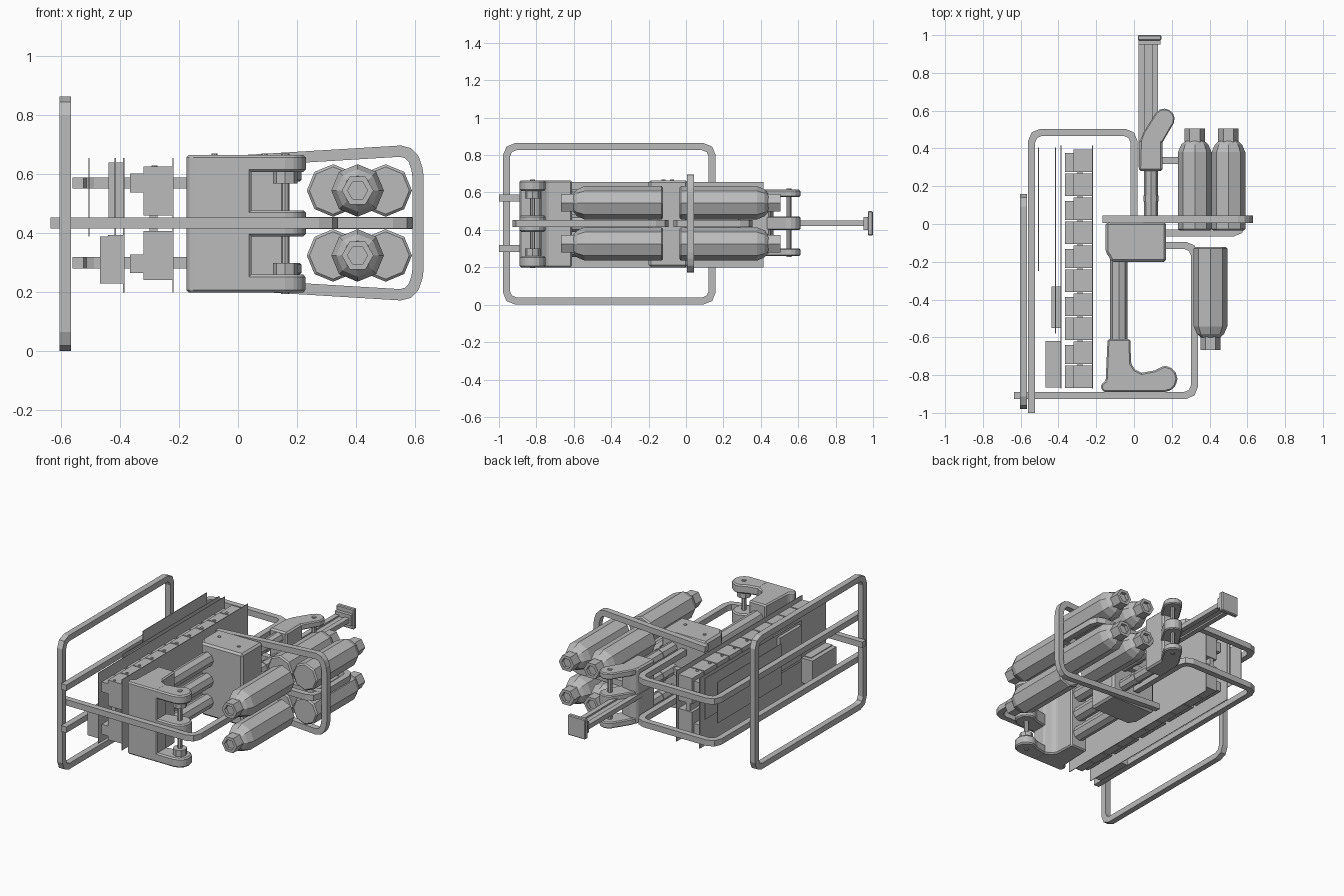
import bpy, bmesh
from math import cos, sin, pi
from mathutils import Vector

cube = bpy.data.objects.get("Cube")
if cube:
    bpy.data.objects.remove(cube, do_unlink=True)

grey = bpy.data.materials.new("plain_grey")
grey.use_nodes = True
grey.diffuse_color = (0.5, 0.5, 0.5, 1)
grey.node_tree.nodes["Principled BSDF"].inputs["Base Color"].default_value = (0.5, 0.5, 0.5, 1)


def finish(name, bm, bevel=0):
    bmesh.ops.recalc_face_normals(bm, faces=bm.faces)
    mesh = bpy.data.meshes.new(name)
    bm.to_mesh(mesh)
    bm.free()
    mesh.materials.append(grey)
    obj = bpy.data.objects.new(name, mesh)
    bpy.context.collection.objects.link(obj)
    if bevel:
        mod = obj.modifiers.new("edge", 'BEVEL')
        mod.width = bevel
        mod.segments = 1
    return obj


def place(axis, a, b, t):
    """Point with plane coordinates a, b and depth t along the axis."""
    return {'x': (t, a, b), 'y': (a, t, b), 'z': (a, b, t)}[axis]


def loft(bm, rings, cap=True, closed=False):
    vs = [[bm.verts.new(p) for p in ring] for ring in rings]
    n = len(vs[0])
    pairs = list(zip(vs, vs[1:])) + ([(vs[-1], vs[0])] if closed else [])
    for r0, r1 in pairs:
        for i in range(n):
            j = (i + 1) % n
            bm.faces.new((r0[i], r0[j], r1[j], r1[i]))
    if cap and not closed:
        bm.faces.new(vs[0])
        bm.faces.new(vs[-1])


def prism(name, axis, pts, lo, hi, bevel=0):
    bm = bmesh.new()
    loft(bm, [[place(axis, a, b, t) for a, b in pts] for t in (lo, hi)])
    return finish(name, bm, bevel)


def box(name, x0, x1, y0, y1, z0, z1, bevel=0):
    return prism(name, 'z', [(x0, y0), (x1, y0), (x1, y1), (x0, y1)], z0, z1, bevel)


def lathe(name, axis, a, b, profile, sides):
    bm = bmesh.new()
    loft(bm, [[place(axis, a + r * cos(2 * pi * i / sides), b + r * sin(2 * pi * i / sides), t)
               for i in range(sides)] for t, r in profile])
    return finish(name, bm)


def rod(name, axis, a, b, lo, hi, r, sides=8):
    return lathe(name, axis, a, b, [(lo, r), (hi, r)], sides)


def arc(cx, cy, r, a0, a1, n=6):
    return [(cx + r * cos(a0 + (a1 - a0) * i / n), cy + r * sin(a0 + (a1 - a0) * i / n))
            for i in range(n + 1)]


def rail(name, axis, level, pts, w=0.038, closed=False, round_=0.05):
    """Square bar along a flat path with cut corners."""
    P = [Vector(p) for p in pts]
    n, path = len(P), []
    for i, p in enumerate(P):
        if not closed and i in (0, n - 1):
            path.append(p)
            continue
        d0, d1 = (P[i - 1] - p).normalized(), (P[(i + 1) % n] - p).normalized()
        path += [p + d0 * round_, p + (d0 + d1) * round_ * 0.29, p + d1 * round_]
    rings, m = [], len(path)
    for i, p in enumerate(path):
        before = path[i - 1] if closed or i else None
        after = path[(i + 1) % m] if closed or i < m - 1 else None
        d0 = (p - before).normalized() if before is not None else (after - p).normalized()
        d1 = (after - p).normalized() if after is not None else d0
        n0, n1 = Vector((-d0.y, d0.x)), Vector((-d1.y, d1.x))
        off = (n0 + n1) / (1 + n0.dot(n1)) * w / 2
        q0, q1 = p - off, p + off
        rings.append([place(axis, q.x, q.y, level + s) for q, s in
                      ((q0, -w / 2), (q1, -w / 2), (q1, w / 2), (q0, w / 2))])
    bm = bmesh.new()
    loft(bm, rings, closed=closed)
    return finish(name, bm)


MID = 0.435
ROWS = {"upper": 0.545, "lower": 0.325}

# Tubular frames
rail("side_frame", 'x', -0.585, [(-0.96, 0.02), (0.14, 0.02), (0.14, 0.845), (-0.96, 0.845)], closed=True)
for row, z in (("upper", 0.57), ("lower", 0.3)):
    rail(row + "_pack_frame", 'z', z, [(-0.542, -1), (-0.542, 0.485), (0, 0.485), (0, 0.02)])
rail("front_frame", 'z', MID, [(-0.635, -0.908), (0.32, -0.908), (0.32, -0.113), (0.15, -0.113)])
rail("tank_loop", 'z', MID, [(0.15, -0.048), (0.572, -0.048), (0.572, 0.336), (0.1, 0.336)])
rail("upright_loop", 'y', 0.025, [(-0.165, 0.635), (0.58, 0.68), (0.61, 0.62), (0.61, 0.25),
                                  (0.58, 0.19), (-0.165, 0.235)], round_=0.03)
box("loop_crossbar", -0.165, 0.6, 0.006, 0.044, MID - 0.02, MID + 0.02)

# Tanks: a pair of rows, two at the back and one at the front of each
def tank(name, x, z, base, sign, length):
    prof = [(0, 0.08), (0.008, 0.089), (length - 0.06, 0.089), (length - 0.02, 0.072), (length, 0.05)]
    lathe(name, 'y', x, z, [(base + sign * t, r) for t, r in prof], 8)
    neck = [(length - 0.01, 0.054), (length + 0.065, 0.054), (length + 0.065, 0.034), (length + 0.045, 0.034)]
    lathe(name + "_neck", 'y', x, z, [(base + sign * t, r) for t, r in neck], 6)


for row, z in ROWS.items():
    tank(row + "_front_tank", 0.405, z, -0.122, -1, 0.48)
    tank(row + "_inner_tank", 0.322, z, -0.035, 1, 0.475)
    tank(row + "_outer_tank", 0.5, z, -0.035, 1, 0.475)

# Centre housing
prism("centre_housing", 'z', [(-0.15, 0.01), (-0.15, -0.15), (-0.135, -0.17), (-0.12, -0.2),
                              (0.17, -0.2), (0.17, 0.01)], 0.2, 0.665, 0.012)
for x, y in ((-0.08, -0.075), (0.09, -0.12)):
    rod("housing_bolt", 'z', x, y, 0.66, 0.67, 0.01)

# Front fork: body, three arms, pin
prism("fork_body", 'z', [(-0.175, -0.87), (-0.16, -0.89), (0.045, -0.89), (0.045, -0.79),
                         (0.005, -0.77), (-0.015, -0.74), (-0.02, -0.61), (-0.14, -0.61),
                         (-0.15, -0.83), (-0.175, -0.85)], 0.2, 0.665, 0.008)
fork_arm = [(0.03, -0.89)] + arc(0.16, -0.82, 0.07, -pi / 2, pi / 2) + [(0.11, -0.775), (0.03, -0.79)]
for part, lo, hi in (("lower", 0.2, 0.26), ("middle", 0.39, 0.478), ("upper", 0.608, 0.665)):
    prism(part + "_fork_arm", 'z', fork_arm, lo, hi, 0.008)
for z in (0.26, 0.568):
    rod("fork_bushing", 'z', 0.16, -0.82, z, z + 0.04, 0.042)
rod("fork_pin", 'z', 0.16, -0.82, 0.195, 0.67, 0.014)

# Tubes joining fork, housing and rear clamp
for z in (0.3, MID, 0.57):
    rod("front_tube", 'y', -0.08, z, -0.63, -0.18, 0.046)
    rod("rear_tube", 'y', 0.09, z, 0, 0.3, 0.037)
    rod("tube_collar", 'y', 0.09, z, 0.12, 0.15, 0.041)

# Rear clamp with three angled arms
prism("clamp_body", 'z', [(0.025, 0.28), (0.15, 0.28), (0.15, 0.45), (0.06, 0.47), (0.03, 0.45)],
      0.26, 0.615, 0.01)
clamp_arm = [(0.03, 0.43), (0.15, 0.43)] + arc(0.16, 0.556, 0.055, -0.4, 2.5) + [(0.05, 0.485)]
for part, lo, hi in (("lower", 0.26, 0.3), ("middle", 0.4, 0.472), ("upper", 0.575, 0.615)):
    prism(part + "_clamp_arm", 'z', clamp_arm, lo, hi, 0.006)
rod("clamp_pin", 'z', 0.157, 0.55, 0.255, 0.62, 0.014)

# Rear strut and foot plate
for x in (0.04, 0.112):
    box("strut_rail", x - 0.016, x + 0.016, 0.3, 0.96, 0.42, 0.45)
box("strut_web", 0.05, 0.1, 0.3, 0.96, 0.43, 0.44)
box("foot_neck", 0.025, 0.14, 0.95, 0.975, 0.4, 0.47)
box("foot_plate", 0.02, 0.145, 0.972, 1, 0.37, 0.5, 0.005)

# Cell pack: two rows of blocks with side lugs
for i in range(10):
    y = 0.335 - 0.127 * i
    for row, z, lug in (("upper", 0.543, 0.57), ("lower", 0.325, 0.297)):
        box(row + "_cell", -0.32, -0.222, y - 0.06, y + 0.06, z - 0.083, z + 0.083)
        box(row + "_cell_lug", -0.365, -0.318, y - 0.06, y + 0.04 + 0.02 * (i % 2), lug - 0.032, lug + 0.032)
    rod("cell_bolt", 'z', -0.283, y - 0.045, 0.62, 0.63, 0.01)
box("cell_spine", -0.3, -0.272, -0.86, 0.39, 0.4, 0.47)

# Thin shields around the pack
for name, x, y0, y1, z0, z1 in (("inner_shield", -0.22, -0.87, 0.415, 0.2, 0.655),
                                ("outer_shield", -0.387, -0.87, 0.415, 0.2, 0.655),
                                ("middle_panel", -0.416, -0.58, 0.405, 0.39, 0.655),
                                ("outer_panel", -0.505, -0.25, 0.405, 0.39, 0.655)):
    box(name, x - 0.002, x + 0.002, y0, y1, z0, z1)

# Outer equipment boxes
box("upper_box", -0.438, -0.387, -0.55, -0.33, 0.42, 0.64)
box("lower_box", -0.468, -0.387, -0.865, -0.62, 0.23, 0.39)
box("lower_box_lid", -0.44, -0.387, -0.865, -0.645, 0.385, 0.395)
